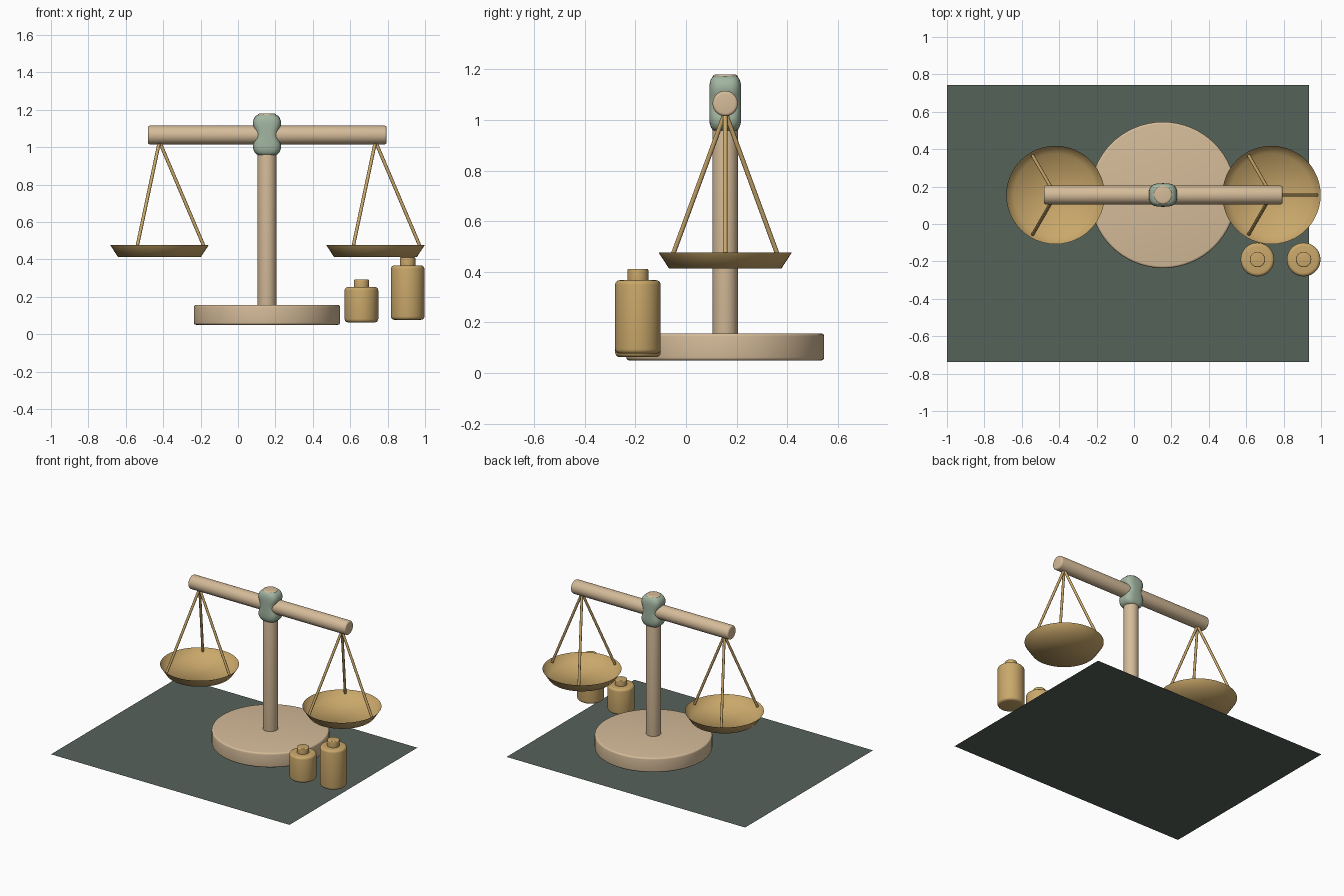
import bpy, bmesh, math
from mathutils import Vector

if "Cube" in bpy.data.objects:
    bpy.data.objects.remove(bpy.data.objects["Cube"])


def material(name, r, g, b):
    m = bpy.data.materials.new(name)
    m.diffuse_color = tuple((c / 255) ** 2.2 for c in (r, g, b)) + (1,)
    m.use_nodes = True
    m.node_tree.nodes["Principled BSDF"].inputs["Base Color"].default_value = m.diffuse_color
    return m


WOOD = material("pale wood", 212, 186, 152)
BRASS = material("brass", 200, 166, 106)
SAGE = material("sage green", 161, 180, 160)
MAT = material("dark green", 86, 98, 90)

CX = CY = 0.155      # stand axis
BEAM_Z = 1.065


def finish(name, bm, mat, smooth=40):
    mesh = bpy.data.meshes.new(name)
    bm.to_mesh(mesh)
    bm.free()
    mesh.materials.append(mat)
    ob = bpy.data.objects.new(name, mesh)
    bpy.context.collection.objects.link(ob)
    bpy.ops.object.select_all(action='DESELECT')
    ob.select_set(True)
    bpy.context.view_layer.objects.active = ob
    if smooth:
        bpy.ops.object.shade_smooth_by_angle(angle=math.radians(smooth))
    return ob


def loft(name, rings, mat, smooth=40, cap_end=True):
    """Skin consecutive rings of points, capping the first and last."""
    bm = bmesh.new()
    loops = [[bm.verts.new(p) for p in ring] for ring in rings]
    n = len(loops[0])
    for a, b in zip(loops, loops[1:]):
        for i in range(n):
            j = (i + 1) % n
            bm.faces.new((a[i], a[j], b[j], b[i]))
    bm.faces.new(loops[0][::-1])
    if cap_end:
        bm.faces.new(loops[-1])
    return finish(name, bm, mat, smooth)


def lathe(name, start, end, profile, mat, n=48, smooth=40, cap_end=True):
    """Turn (radius, distance) points about the line from start to end."""
    start, end = Vector(start), Vector(end)
    q = (end - start).to_track_quat('Z', 'Y')
    rings = [[start + q @ Vector((r * math.cos(t), r * math.sin(t), d))
              for t in (math.tau * i / n for i in range(n))]
             for r, d in profile]
    return loft(name, rings, mat, smooth, cap_end)


def rod(name, start, end, r, bevel, mat, n=48):
    """Cylinder with rounded end edges."""
    h = (Vector(end) - Vector(start)).length
    arc = [math.pi / 2 * k / 4 for k in range(5)] if bevel else [math.pi / 2]
    low = [(r - bevel + bevel * math.sin(a), bevel - bevel * math.cos(a)) for a in arc]
    prof = low + [(rr, h - d) for rr, d in reversed(low)]
    return lathe(name, start, end, prof, mat, n)


# Ground sheet
bm = bmesh.new()
bm.faces.new([bm.verts.new(p) for p in
              ((-1, -0.738, 0), (0.935, -0.738, 0), (0.935, 0.743, 0), (-1, 0.743, 0))])
finish("ground_sheet", bm, MAT, 0)

# Stand
rod("base", (CX, CY, 0.05), (CX, CY, 0.157), 0.391, 0.012, WOOD, 64)
rod("post", (CX, CY, 0.14), (CX, CY, 1.18), 0.05, 0.012, WOOD)
rod("beam", (-0.482, CY, BEAM_Z), (0.795, CY, BEAM_Z), 0.05, 0.012, WOOD)

# Waisted collar: rounded-box sections (z, half width, half depth)
sections = [(0.957, 0.042, 0.042), (0.961, 0.054, 0.050), (0.972, 0.066, 0.057),
            (0.990, 0.074, 0.062), (1.010, 0.0755, 0.063), (1.030, 0.070, 0.063),
            (1.048, 0.062, 0.063), (1.066, 0.059, 0.063), (1.084, 0.062, 0.063),
            (1.102, 0.070, 0.063), (1.122, 0.0755, 0.063), (1.142, 0.074, 0.062),
            (1.160, 0.066, 0.057), (1.171, 0.054, 0.050), (1.175, 0.042, 0.042)]


def rounded(v):
    return math.copysign(abs(v) ** 0.65, v)


loft("collar", [[(CX + w * rounded(math.cos(t)), CY + d * rounded(math.sin(t)), z)
                 for t in (math.tau * i / 40 for i in range(40))]
                for z, w, d in sections], SAGE, 60)

# Hanging pans, each held by three cords
for side, x in (("left", -0.42), ("right", 0.735)):
    lathe(side + "_pan", (x, CY, 0.413), (x, CY, 0.476),
          [(0.222, 0), (0.263, 0.063)], BRASS, 48, 80, cap_end=False)
    for k in range(3):
        a = math.tau * k / 3
        rod(f"{side}_cord_{k + 1}", (x, CY, 1.03),
            (x + 0.242 * math.cos(a), CY + 0.242 * math.sin(a), 0.46),
            0.009, 0, BRASS, 12)

# Weights with knobs
for name, x, z0, z1, z2 in (("small", 0.66, 0.063, 0.252, 0.292),
                            ("large", 0.907, 0.077, 0.367, 0.412)):
    rod(name + "_weight", (x, -0.19, z0), (x, -0.19, z1), 0.09, 0.018, BRASS)
    rod(name + "_weight_knob", (x, -0.19, z1 - 0.02), (x, -0.19, z2), 0.041, 0.006, BRASS, 32)
